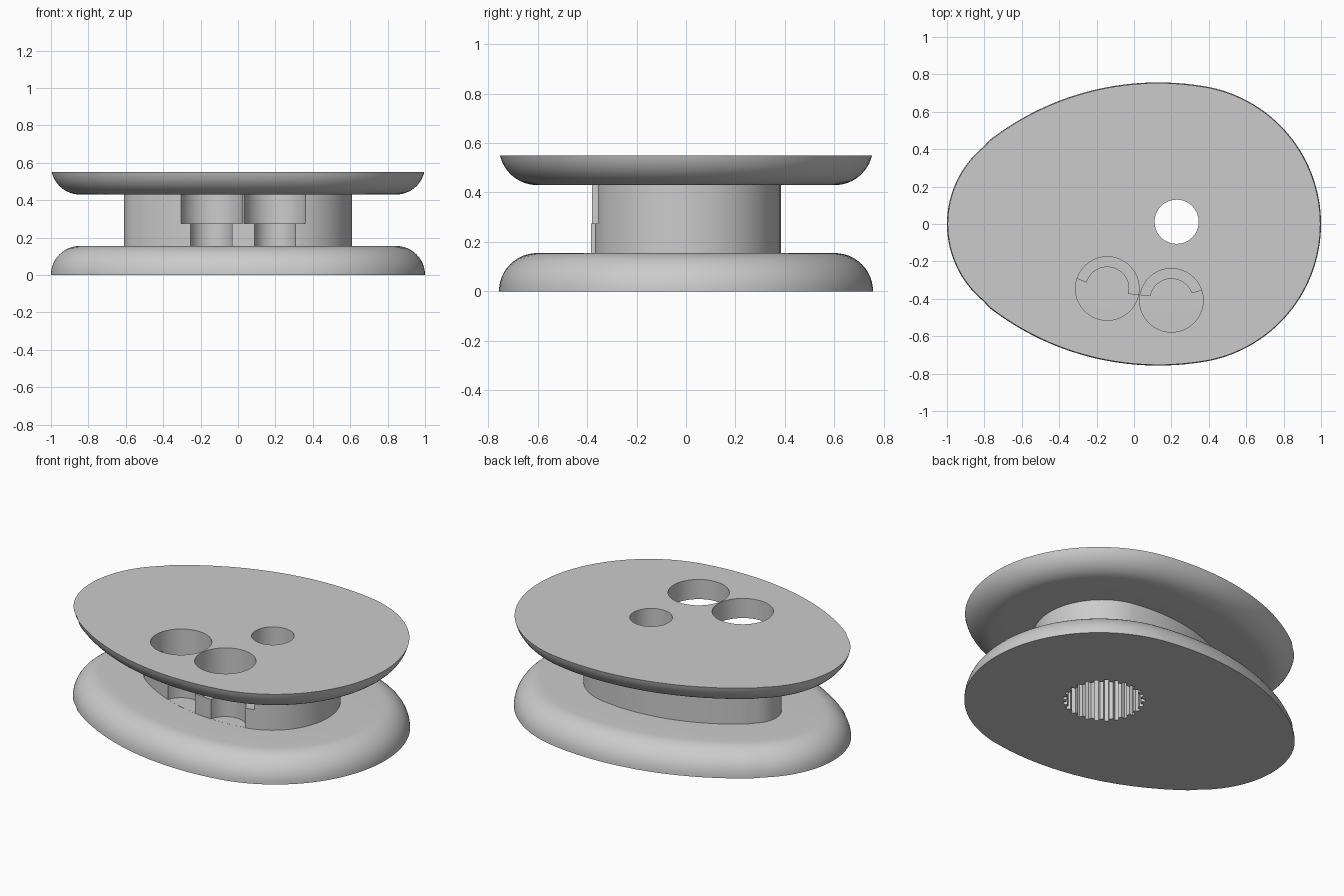
import bpy, bmesh
from math import sin, cos, pi, atan2, sqrt, radians

if "Cube" in bpy.data.objects:
    bpy.data.objects.remove(bpy.data.objects["Cube"])

grey = bpy.data.materials.new("plain_grey")
grey.use_nodes = True
colour = (0.6, 0.6, 0.6, 1)
grey.diffuse_color = colour
grey.node_tree.nodes["Principled BSDF"].inputs["Base Color"].default_value = colour


def arc(cx, cy, r, a0, a1, n):
    return [(cx + r * cos(a0 + (a1 - a0) * i / n),
             cy + r * sin(a0 + (a1 - a0) * i / n)) for i in range(n)]


def egg(inset, stretch=1.0):
    """Egg outline made of tangent arcs: round nose, two long sides, small tail."""
    nose, tail, side_x, side_y = 0.253, -0.466, 0.13, 0.717
    a = atan2(side_y, nose - side_x)
    b = atan2(side_y, tail - side_x)
    half = arc(nose, 0, 1 - nose - inset, 0, a, 30)
    half += arc(side_x, -side_y, 1.474 - inset, a, b, 24)
    half += arc(tail, 0, 1 + tail - inset, b, pi, 20) + [(-1 + inset, 0)]
    whole = half + [(x, -y) for x, y in reversed(half[1:-1])]
    return [(x * stretch, y) for x, y in whole]


def loft(name, rings):
    """Closed solid through a stack of (outline, height) rings."""
    bm = bmesh.new()
    loops = [[bm.verts.new((x, y, z)) for x, y in pts] for pts, z in rings]
    for low, high in zip(loops, loops[1:]):
        for i in range(len(low)):
            bm.faces.new((low[i - 1], low[i], high[i], high[i - 1]))
    bm.faces.new(loops[0][::-1])
    bm.faces.new(loops[-1])
    bmesh.ops.recalc_face_normals(bm, faces=bm.faces)
    mesh = bpy.data.meshes.new(name)
    bm.to_mesh(mesh)
    bm.free()
    mesh.materials.append(grey)
    obj = bpy.data.objects.new(name, mesh)
    bpy.context.collection.objects.link(obj)
    return obj


# Spool body: rounded lower flange, narrow core, rounded upper flange
R, STEPS = 0.155, 12
rings = [(egg(R - R * cos(pi / 2 * i / STEPS)), R * sin(pi / 2 * i / STEPS))
         for i in range(STEPS + 1)]
core = egg(0.372, 0.971)
rings += [(core, R), (core, 0.43)]
for i in range(STEPS + 1):
    drop = R - 0.12 * i / STEPS if i == 0 else R * cos(radians(77) * i / STEPS)
    rings.append((egg(R - sqrt(R * R - drop * drop)), 0.43 + R - drop))
body = loft("cam_spool", rings)


def cut(name, outline, z0, z1):
    tool = loft(name, [(outline, z0), (outline, z1)])
    tool.hide_render = True
    mod = body.modifiers.new(name, "BOOLEAN")
    mod.operation, mod.solver, mod.object = "DIFFERENCE", "EXACT", tool
    bpy.context.view_layer.objects.active = body
    bpy.ops.object.modifier_apply(modifier=name)
    bpy.data.objects.remove(tool)


def circle(cx, cy, r, n=64):
    return arc(cx, cy, r, 0, 2 * pi, n)


# Two stepped screw holes that bite into the front of the core
for side, cx, cy in (("right", -0.143, -0.345), ("left", 0.2, -0.408)):
    cut(side + "_head_recess", circle(cx, cy, 0.17), 0.275, 0.7)
    cut(side + "_shank_recess", circle(cx, cy, 0.115), 0.1555, 0.7)

# Shaft bore with a toothed socket from below
AX, AY, TEETH = 0.228, 0.012, 25
cut("shaft_bore", circle(AX, AY, 0.118), -0.1, 0.7)
spline = []
for i in range(TEETH):
    for step, r in ((0, 0.207), (0.4, 0.207), (0.5, 0.227), (0.9, 0.227)):
        a = 2 * pi * (i + step) / TEETH
        spline.append((AX + r * cos(a), AY + r * sin(a)))
cut("toothed_socket", spline, -0.1, 0.42)

# Smooth rounded rims, crisp edges elsewhere
bpy.ops.object.select_all(action="DESELECT")
body.select_set(True)
bpy.context.view_layer.objects.active = body
bpy.ops.object.shade_smooth_by_angle(angle=radians(30))
